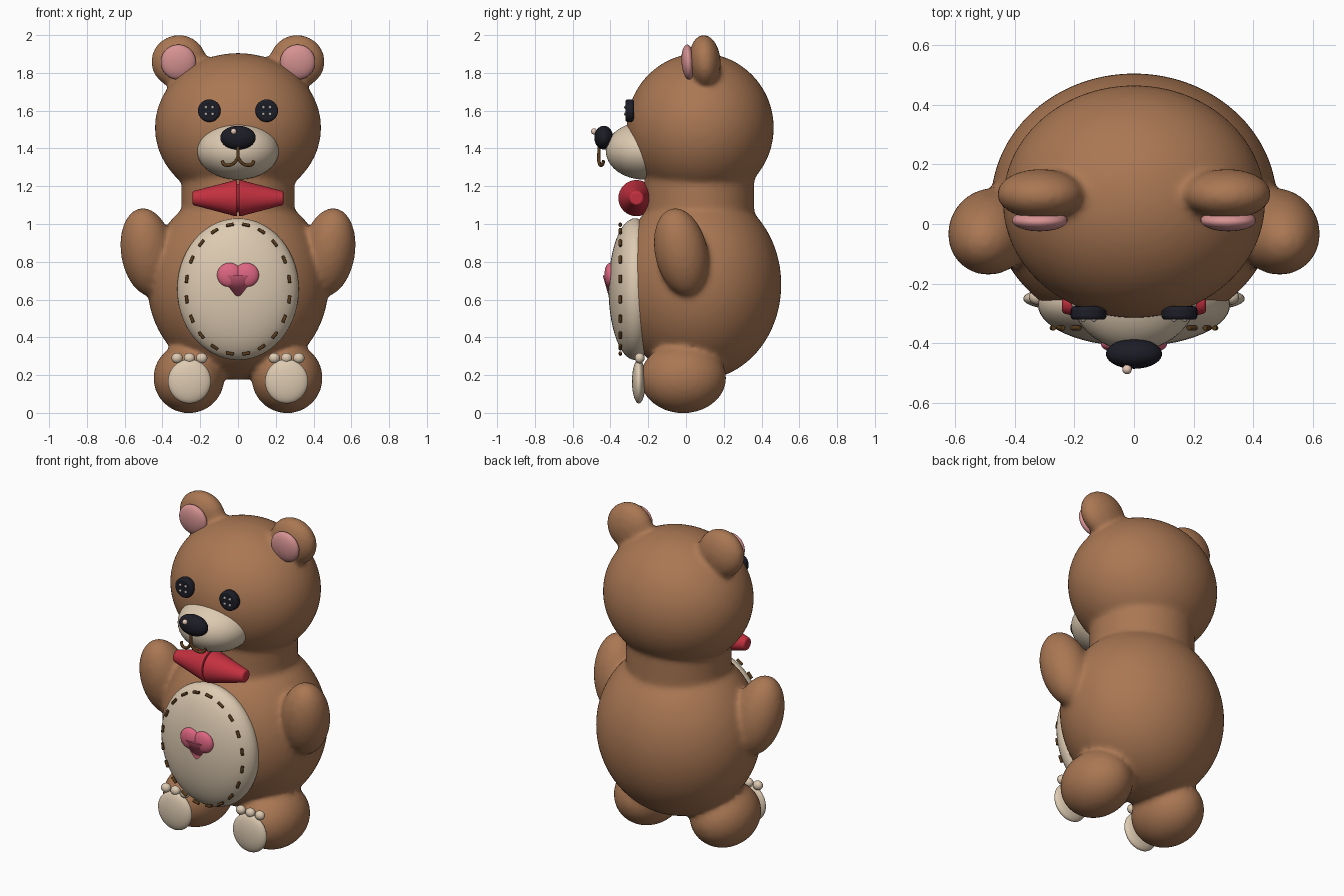
import bpy
import bmesh
from math import sin, cos, pi, radians, atan2
from mathutils import Matrix, Vector, Euler

cube = bpy.data.objects.get("Cube")
if cube:
    bpy.data.objects.remove(cube, do_unlink=True)


def material(name, rgb):
    mat = bpy.data.materials.new(name)
    mat.use_nodes = True
    mat.diffuse_color = (*rgb, 1)
    bsdf = next(n for n in mat.node_tree.nodes if n.type == "BSDF_PRINCIPLED")
    bsdf.inputs["Base Color"].default_value = (*rgb, 1)
    return mat


FUR = material("brown fur", (0.40, 0.185, 0.087))
CREAM = material("cream felt", (0.72, 0.59, 0.44))
EAR_PINK = material("dusty pink", (0.68, 0.29, 0.29))
HEART_PINK = material("rose pink", (0.72, 0.13, 0.22))
RED = material("ribbon red", (0.55, 0.03, 0.05))
BLACK = material("button black", (0.012, 0.012, 0.02))
THREAD = material("dark thread", (0.10, 0.045, 0.012))
GREY = material("grey thread", (0.42, 0.40, 0.38))
SHINE = material("pale shine", (0.80, 0.58, 0.48))


def place(loc, scale=(1, 1, 1), rot=(0, 0, 0)):
    angles = Euler([radians(a) for a in rot])
    return Matrix.LocRotScale(Vector(loc), angles, Vector(scale))


def ball(bm, loc, radii, rot=(0, 0, 0), seg=40):
    bmesh.ops.create_uvsphere(bm, u_segments=seg, v_segments=seg // 2,
                              radius=1, matrix=place(loc, radii, rot))


def tube(bm, r1, r2, depth, matrix, seg=32):
    bmesh.ops.create_cone(bm, cap_ends=True, segments=seg, radius1=r1,
                          radius2=r2, depth=depth, matrix=matrix)


def finish(name, bm, mat):
    mesh = bpy.data.meshes.new(name)
    bmesh.ops.recalc_face_normals(bm, faces=bm.faces)
    bm.to_mesh(mesh)
    bm.free()
    mesh.materials.append(mat)
    obj = bpy.data.objects.new(name, mesh)
    bpy.context.collection.objects.link(obj)
    bpy.ops.object.select_all(action="DESELECT")
    obj.select_set(True)
    bpy.context.view_layer.objects.active = obj
    bpy.ops.object.shade_smooth_by_angle(angle=radians(40))
    return obj


def ball_part(name, mat, loc, radii, rot=(0, 0, 0), seg=40):
    bm = bmesh.new()
    ball(bm, loc, radii, rot, seg)
    return finish(name, bm, mat)


def bevel(obj, width):
    mod = obj.modifiers.new("soft edge", "BEVEL")
    mod.width = width
    mod.segments = 3


# Plush body: overlapping volumes fused into one soft skin
bm = bmesh.new()
ball(bm, (0, 0.07, 0.68), (0.48, 0.435, 0.505), seg=64)
ball(bm, (0, 0.075, 1.51), (0.44, 0.39, 0.395), seg=64)
tube(bm, 0.3, 0.3, 0.3, place((0, 0.07, 1.15), (1, 0.97, 1)), seg=64)
for s in (-1, 1):
    ball(bm, (0.48 * s, -0.025, 0.85), (0.14, 0.14, 0.24), (12, 9 * s, 0))
    ball(bm, (0.26 * s, -0.015, 0.185), (0.188, 0.228, 0.187))
    ball(bm, (0.313 * s, 0.1, 1.86), (0.147, 0.084, 0.142), (4, 0, 0))
skin = finish("plush_body", bm, FUR)
remesh = skin.modifiers.new("fuse", "REMESH")
remesh.mode = "VOXEL"
remesh.voxel_size = 0.015
remesh.use_smooth_shade = True
smooth = skin.modifiers.new("soften", "SMOOTH")
smooth.factor = 0.5
smooth.iterations = 8

# Felt pieces of the face and belly
ball_part("belly_patch", CREAM, (0, -0.27, 0.655), (0.322, 0.14, 0.375), seg=56)
ball_part("muzzle", CREAM, (0, -0.22, 1.388), (0.217, 0.205, 0.153), seg=48)
ball_part("nose", BLACK, (0, -0.435, 1.457), (0.094, 0.05, 0.063))
ball_part("nose_shine", SHINE, (-0.023, -0.487, 1.49), (0.016, 0.016, 0.016), seg=16)

# Mirrored details
for s, side in ((1, "left"), (-1, "right")):
    ball_part(side + "_inner_ear", EAR_PINK, (0.316 * s, 0.012, 1.857),
              (0.093, 0.036, 0.093), (4, 0, 0))
    ball_part(side + "_foot_pad", CREAM, (0.257 * s, -0.25, 0.167),
              (0.114, 0.036, 0.117))
    bm = bmesh.new()
    for dx in (-0.065, 0, 0.065):
        ball(bm, (0.257 * s + dx, -0.245, 0.29), (0.03, 0.026, 0.028), seg=20)
    finish(side + "_toe_pads", bm, CREAM)

    # Button eye with four thread holes
    bm = bmesh.new()
    tube(bm, 0.06, 0.06, 0.045, place((0.152 * s, -0.298, 1.6), rot=(90, 0, 0)))
    bevel(finish(side + "_button_eye", bm, BLACK), 0.012)
    bm = bmesh.new()
    for dx in (-1, 1):
        for dz in (-1, 1):
            ball(bm, (0.152 * s + 0.018 * dx, -0.321, 1.6 + 0.018 * dz),
                 (0.009, 0.007, 0.009), seg=10)
    finish(side + "_eye_threads", bm, GREY)

    # Bow loop: a cone tapering outwards
    bm = bmesh.new()
    tube(bm, 0.098, 0.036, 0.235, place((0.123 * s, -0.262, 1.137), rot=(0, 90 * s, 0)))
    bevel(finish(side + "_bow_loop", bm, RED), 0.008)

ball_part("bow_knot", RED, (0, -0.262, 1.137), (0.05, 0.075, 0.075))

# Stitches around the belly patch
COUNT = 20
bm = bmesh.new()
for i in range(COUNT):
    a = (i + 0.5) * 2 * pi / COUNT
    x, z = 0.275 * cos(a), 0.345 * sin(a)
    tilt = atan2(-0.275 * sin(a), 0.345 * cos(a))
    turn = Matrix.Rotation(tilt, 4, "Y")
    tube(bm, 0.009, 0.009, 0.042,
         Matrix.Translation((x, -0.348, 0.655 + z)) @ turn, seg=10)
bevel(finish("belly_stitches", bm, THREAD), 0.003)

# Heart: two lobes and a flattened point
bm = bmesh.new()
for s in (-1, 1):
    ball(bm, (0.045 * s, -0.402, 0.73), (0.066, 0.03, 0.064))
tube(bm, 0, 0.092, 0.135, place((0, -0.402, 0.66), (1, 0.42, 1)), seg=32)
finish("heart", bm, HEART_PINK)

# Embroidered mouth
def thread_curve(name, points):
    data = bpy.data.curves.new(name, "CURVE")
    data.dimensions = "3D"
    data.bevel_depth = 0.009
    data.bevel_resolution = 3
    data.use_fill_caps = True
    spline = data.splines.new("BEZIER")
    spline.bezier_points.add(len(points) - 1)
    for bp, co in zip(spline.bezier_points, points):
        bp.co = co
        bp.handle_left_type = bp.handle_right_type = "AUTO"
    data.materials.append(THREAD)
    obj = bpy.data.objects.new(name, data)
    bpy.context.collection.objects.link(obj)


thread_curve("mouth_line", [(0, -0.46, 1.42), (0, -0.462, 1.35)])
for s, side in ((1, "left"), (-1, "right")):
    thread_curve(side + "_smile", [(0, -0.462, 1.352), (0.018 * s, -0.46, 1.326),
                                   (0.05 * s, -0.452, 1.311),
                                   (0.075 * s, -0.442, 1.317),
                                   (0.084 * s, -0.436, 1.334)])
